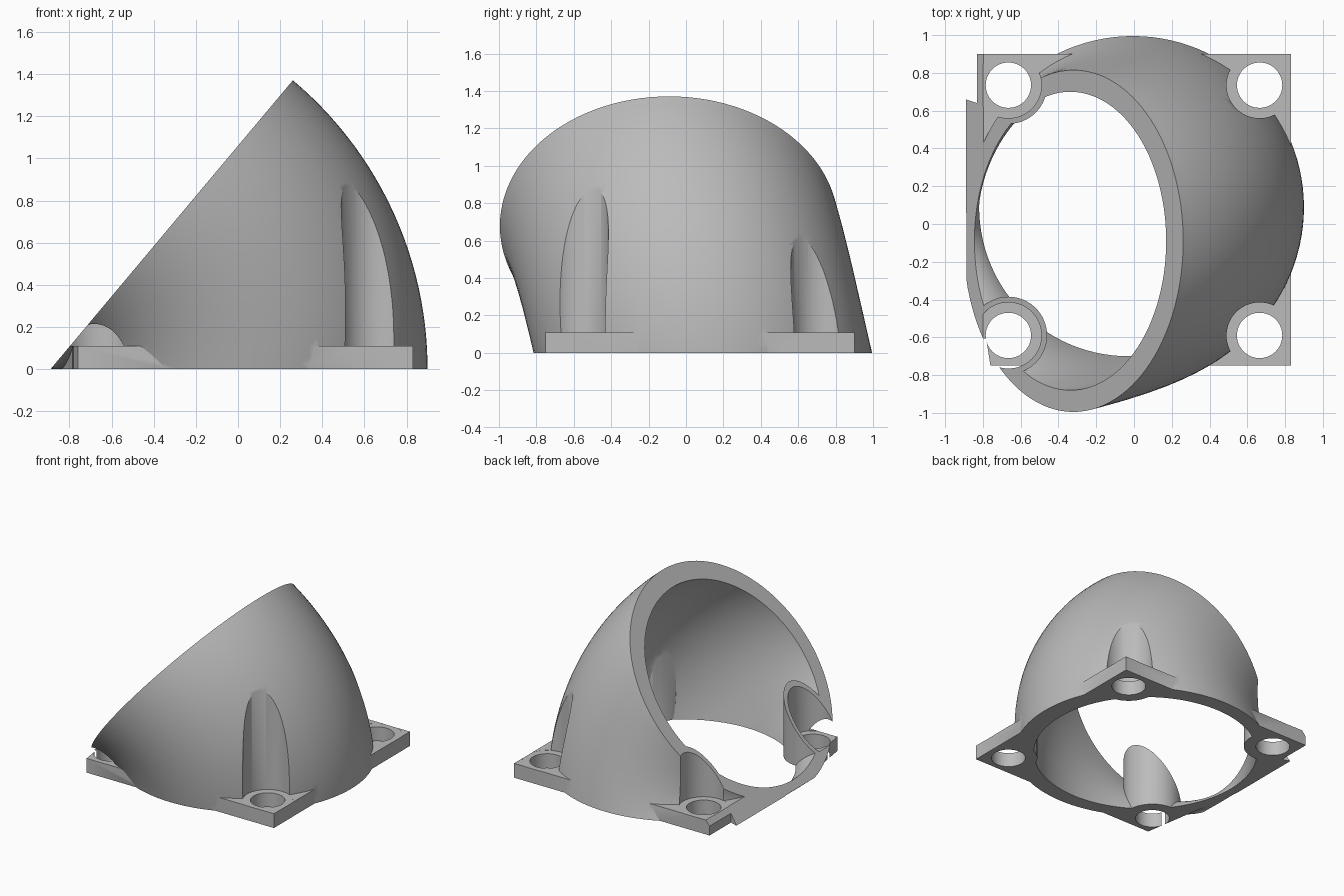
import bpy, bmesh
from math import sin, cos, pi, radians
from mathutils import Matrix

cube = bpy.data.objects.get("Cube")
if cube:
    bpy.data.objects.remove(cube, do_unlink=True)

HINGE_X = -0.89          # sweep axis runs along y at this x, z = 0
TILT = 50                # angle of the opening, degrees
DRIFT = 0.09             # sideways shift of the duct, from +y to -y
PLATE_TOP = 0.11
HOLES = [(x, y) for x in (-0.665, 0.665) for y in (-0.59, 0.735)]


def loft(name, rings):
    """Closed solid through a list of point rings."""
    bm = bmesh.new()
    loops = [[bm.verts.new(p) for p in ring] for ring in rings]
    for lower, upper in zip(loops, loops[1:]):
        for k in range(len(lower)):
            n = (k + 1) % len(lower)
            bm.faces.new((lower[k], lower[n], upper[n], upper[k]))
    bm.faces.new(loops[0][::-1])
    bm.faces.new(loops[-1])
    bmesh.ops.triangulate(bm, faces=bm.faces)
    bmesh.ops.recalc_face_normals(bm, faces=bm.faces)
    if bm.calc_volume(signed=True) < 0:
        bmesh.ops.reverse_faces(bm, faces=bm.faces)
    mesh = bpy.data.meshes.new(name)
    bm.to_mesh(mesh)
    bm.free()
    obj = bpy.data.objects.new(name, mesh)
    bpy.context.collection.objects.link(obj)
    return obj


def sweep(name, centre, radius, start, end, steps=28, sides=112):
    """Circle turned about the hinge while drifting along y."""
    rings = []
    for i in range(steps + 1):
        deg = start + (end - start) * i / steps
        a = radians(deg)
        shift = DRIFT * (1 - 2 * deg / TILT)
        ring = []
        for k in range(sides):
            p = 2 * pi * k / sides
            rho = max(centre + radius * cos(p), 0.004)
            ring.append((HINGE_X + rho * cos(a), shift + radius * sin(p), rho * sin(a)))
        rings.append(ring)
    return loft(name, rings)


def prism(name, outline, low, high):
    return loft(name, [[(x, y, z) for x, y in outline] for z in (low, high)])


def cylinder(name, spot, radius, low, high):
    ring = [(spot[0] + radius * cos(2 * pi * k / 64),
             spot[1] + radius * sin(2 * pi * k / 64)) for k in range(64)]
    return prism(name, ring, low, high)


def volume(mesh):
    bm = bmesh.new()
    bm.from_mesh(mesh)
    size = bm.calc_volume()
    bm.free()
    return size


def combine(target, tool, operation):
    """Apply a boolean, using the second solver if the first fails."""
    tool.hide_render = True
    before = target.data
    size = volume(before)
    for solver in ("MANIFOLD", "EXACT"):
        target.data = before.copy()
        mod = target.modifiers.new("combine", "BOOLEAN")
        mod.operation = operation
        mod.solver = solver
        mod.object = tool
        bpy.context.view_layer.objects.active = target
        bpy.ops.object.modifier_apply(modifier=mod.name)
        ratio = volume(target.data) / size
        if 0.1 < ratio < 1.5 and abs(ratio - 1) > 1e-6:
            break
    bpy.data.objects.remove(tool, do_unlink=True)


# Solid duct body and square mounting plate with its sill at the hinge
duct = sweep("fan_duct", 0.885, 0.905, -3, TILT + 2)
plate = prism("mounting_plate",
              [(-0.83, 0.9), (-0.83, 0.64), (-0.89, 0.66), (-0.89, 0.07),
               (-0.76, -0.75), (0.83, -0.75), (0.83, 0.9)], -0.1, PLATE_TOP)
combine(duct, plate, "UNION")

# Air passage, leaving bosses around the screw pockets
passage = sweep("passage_cutter", 0.86, 0.79, -7, TILT + 6)
for spot in HOLES:
    combine(passage, cylinder("boss", spot, 0.205, -1, 3), "DIFFERENCE")
combine(duct, passage, "DIFFERENCE")

# Screwdriver pockets and screw holes
for spot in HOLES:
    combine(duct, cylinder("pocket", spot, 0.175, PLATE_TOP - 0.001, 3), "DIFFERENCE")
    combine(duct, cylinder("screw_hole", spot, 0.12, -1, 1), "DIFFERENCE")

# Trim the underside flat and the opening to its tilted plane
square = [(-3, -3), (3, -3), (3, 3), (-3, 3)]
combine(duct, prism("floor_cutter", square, -2, 0), "DIFFERENCE")
tilted = prism("opening_cutter", square, 0, 3)
tilted.data.transform(Matrix.Translation((HINGE_X, 0, 0))
                      @ Matrix.Rotation(-radians(TILT), 4, "Y"))
combine(duct, tilted, "DIFFERENCE")

# Plain grey plastic
grey = bpy.data.materials.new("grey_plastic")
grey.use_nodes = True
colour = (0.5, 0.5, 0.5, 1)
grey.diffuse_color = colour
grey.node_tree.nodes["Principled BSDF"].inputs["Base Color"].default_value = colour
duct.data.materials.clear()
duct.data.materials.append(grey)
for poly in duct.data.polygons:
    poly.material_index = 0

bpy.ops.object.select_all(action="DESELECT")
duct.select_set(True)
bpy.context.view_layer.objects.active = duct
bpy.ops.object.shade_smooth_by_angle(angle=radians(30))
